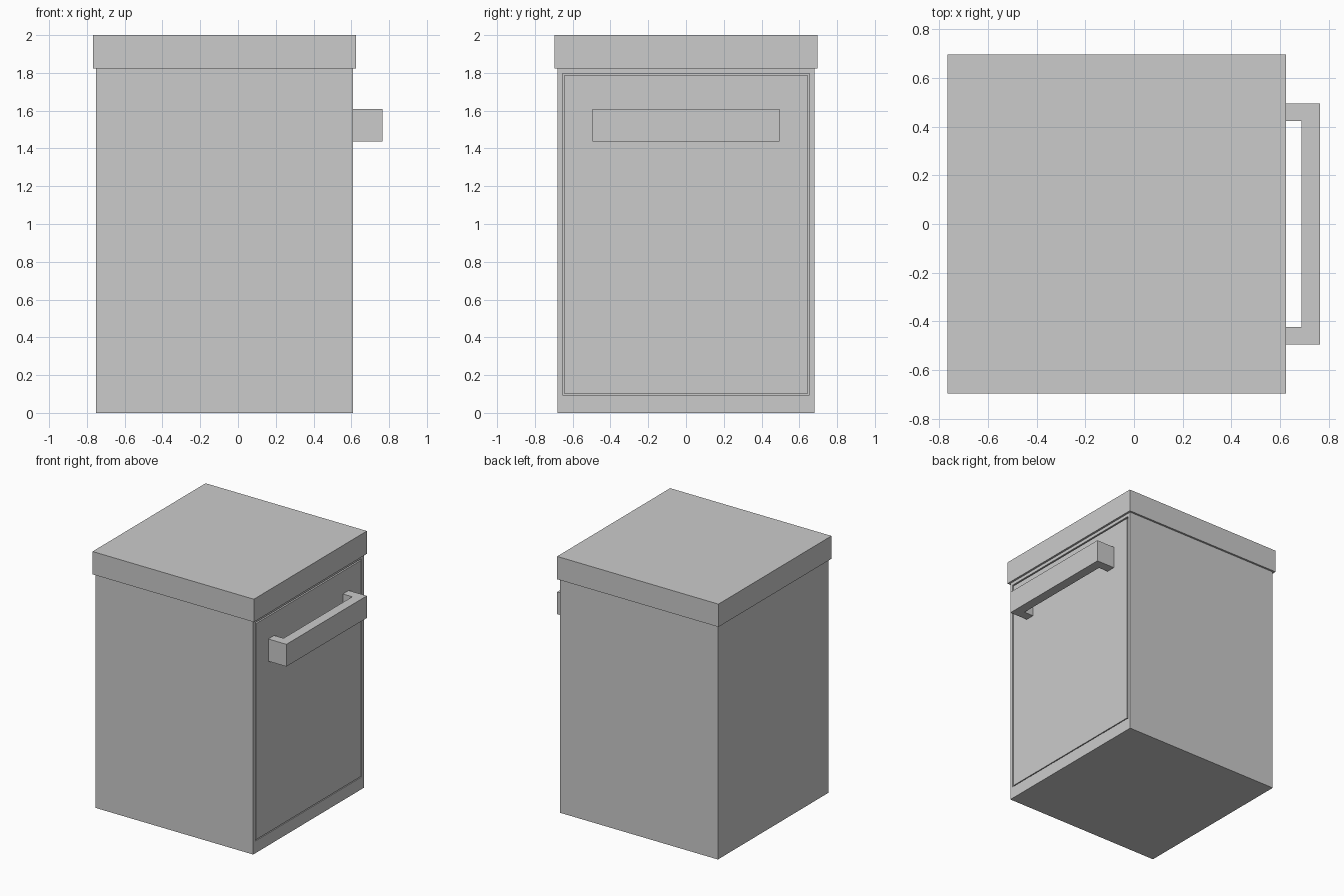
import bpy, bmesh

if "Cube" in bpy.data.objects:
    bpy.data.objects.remove(bpy.data.objects["Cube"])


def finish(name, bm):
    bmesh.ops.recalc_face_normals(bm, faces=bm.faces)
    mesh = bpy.data.meshes.new(name)
    bm.to_mesh(mesh)
    bm.free()
    obj = bpy.data.objects.new(name, mesh)
    bpy.context.collection.objects.link(obj)
    return obj


def box(lo, hi):
    bm = bmesh.new()
    bmesh.ops.create_cube(bm, size=1)
    for v in bm.verts:
        v.co = [hi[i] if v.co[i] > 0 else lo[i] for i in range(3)]
    return bm


# Cabinet body with a thin groove outlining the door on the +x side
BODY_X = 0.608
body = box((-0.752, -0.681, 0), (BODY_X, 0.681, 1.822))
door = max(body.faces, key=lambda f: f.calc_center_median().x)
DEPTH = 0.03
for half_y, z0, z1, depth in ((0.655, 0.095, 1.797, 0), (0.655, 0.095, 1.797, DEPTH),
                              (0.647, 0.102, 1.786, DEPTH), (0.647, 0.102, 1.786, 0)):
    bmesh.ops.inset_individual(body, faces=[door], thickness=0.002)
    mid_z = door.calc_center_median().z
    for v in door.verts:
        v.co = (BODY_X - depth, half_y if v.co.y > 0 else -half_y, z1 if v.co.z > mid_z else z0)
finish("cabinet_body", body)

# Overhanging worktop
finish("worktop", box((-0.767, -0.696, 1.822), (0.624, 0.696, 2.0)))

# U-shaped door handle: plan profile extruded upwards
half = [(BODY_X, 0.495), (0.764, 0.495)]
inner = [(0.689, 0.423), (BODY_X, 0.423)]
profile = half + [(x, -y) for x, y in reversed(half)]
profile += [(x, -y) for x, y in reversed(inner)] + inner
handle = bmesh.new()
face = handle.faces.new([handle.verts.new((x, y, 1.436)) for x, y in profile])
top = bmesh.ops.extrude_face_region(handle, geom=[face], use_keep_orig=True)
bmesh.ops.translate(handle, vec=(0, 0, 0.173),
                    verts=[g for g in top["geom"] if isinstance(g, bmesh.types.BMVert)])
finish("door_handle", handle)
